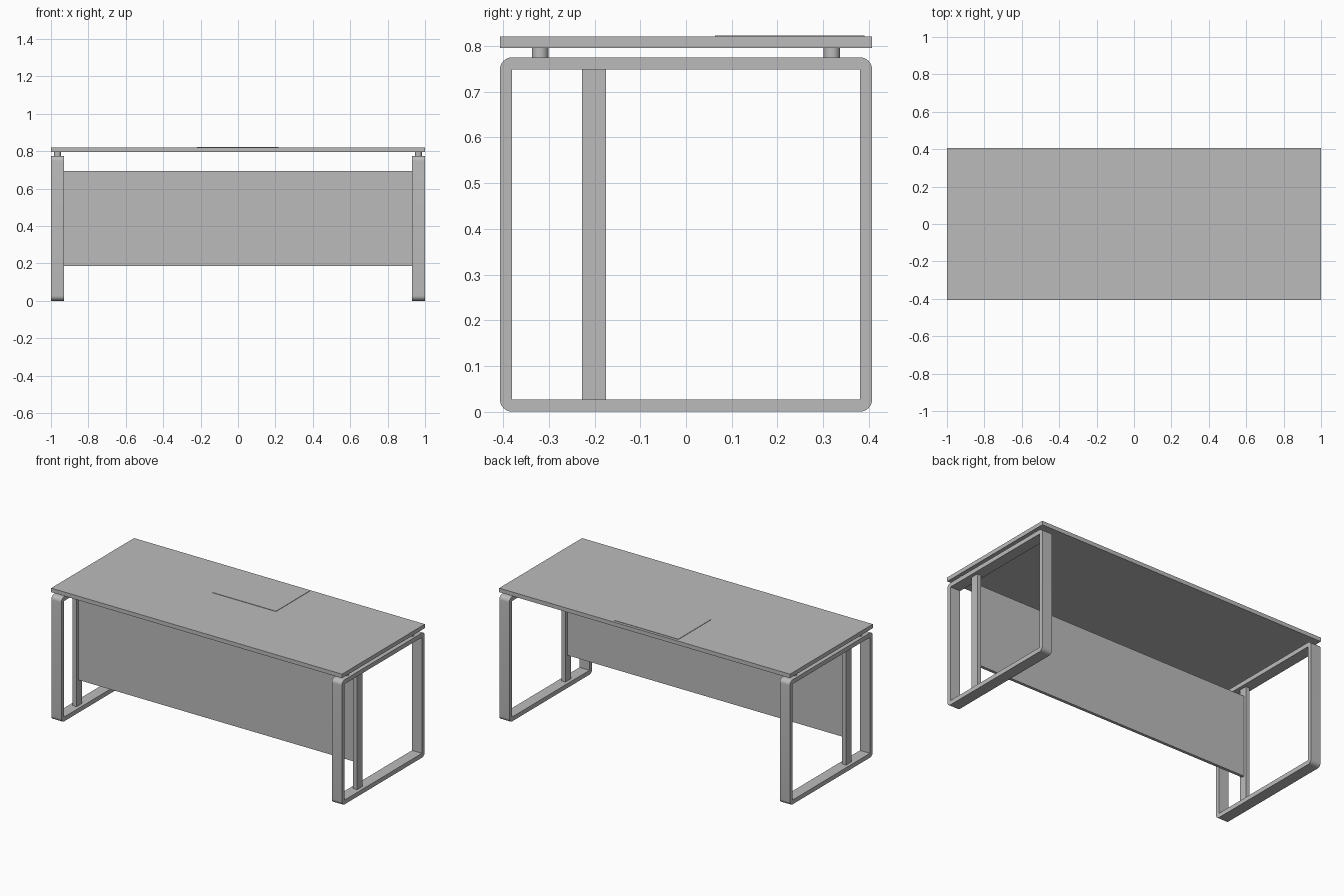
import bpy, bmesh, math

if "Cube" in bpy.data.objects:
    bpy.data.objects.remove(bpy.data.objects["Cube"])

# One neutral colour for the whole desk
grey = bpy.data.materials.new("plain grey")
grey.diffuse_color = (0.5, 0.5, 0.5, 1)
grey.use_nodes = True
grey.node_tree.nodes["Principled BSDF"].inputs["Base Color"].default_value = grey.diffuse_color


def finish(name, bm):
    bmesh.ops.recalc_face_normals(bm, faces=bm.faces)
    mesh = bpy.data.meshes.new(name)
    bm.to_mesh(mesh)
    bm.free()
    mesh.materials.append(grey)
    obj = bpy.data.objects.new(name, mesh)
    bpy.context.collection.objects.link(obj)
    return obj


def box(name, x, y, z):
    bm = bmesh.new()
    bmesh.ops.create_cube(bm, size=1)
    for v in bm.verts:
        for i, (lo, hi) in enumerate((x, y, z)):
            v.co[i] = lo if v.co[i] < 0 else hi
    return finish(name, bm)


def smooth(obj):
    bpy.ops.object.select_all(action='DESELECT')
    obj.select_set(True)
    bpy.context.view_layer.objects.active = obj
    bpy.ops.object.shade_smooth_by_angle(angle=math.radians(35))


def leg_frame(name, x0, x1, half_y, height, t, steps=8):
    """Closed loop leg: rounded outside corners, square inside corners."""
    bm = bmesh.new()
    outer, inner = [], []
    corners = [(half_y - t, height - t), (t - half_y, height - t),
               (t - half_y, t), (half_y - t, t)]
    for c, (cy, cz) in enumerate(corners):
        hub = bm.verts.new((x0, cy, cz))
        for s in range(steps + 1):
            a = math.pi / 2 * (c + s / steps)
            outer.append(bm.verts.new((x0, cy + t * math.cos(a), cz + t * math.sin(a))))
            inner.append(hub)
    n = len(outer)
    for i in range(n):
        j = (i + 1) % n
        ring = [outer[i], outer[j], inner[j]]
        if inner[i] is not inner[j]:
            ring.append(inner[i])
        bm.faces.new(ring)
    res = bmesh.ops.extrude_face_region(bm, geom=bm.faces[:])
    moved = [g for g in res["geom"] if isinstance(g, bmesh.types.BMVert)]
    bmesh.ops.translate(bm, verts=moved, vec=(x1 - x0, 0, 0))
    smooth(finish(name, bm))


def spacer(name, x, y, z0, z1, r):
    bm = bmesh.new()
    bmesh.ops.create_cone(bm, cap_ends=True, segments=24, radius1=r, radius2=r, depth=z1 - z0)
    bmesh.ops.translate(bm, verts=bm.verts, vec=(x, y, (z0 + z1) / 2))
    smooth(finish(name, bm))


# Table top with a thin desk pad on it
box("desktop", (-1, 1), (-0.407, 0.407), (0.795, 0.82))
box("desk_pad", (-0.22, 0.217), (0.063, 0.39), (0.82, 0.8225))

# Modesty panel between the posts
box("front_panel", (-0.953, 0.953), (-0.21, -0.192), (0.187, 0.695))

# Leg frame, post and spacers at each end
for side, s in (("left", -1), ("right", 1)):
    leg_frame(side + "_leg_frame", *sorted((s * 0.93, s * 0.999)), 0.407, 0.775, 0.027)
    box(side + "_post", sorted((s * 0.951, s * 0.978)), (-0.227, -0.175), (0.027, 0.748))
    for end, y in (("front", -0.319), ("back", 0.319)):
        spacer(f"{side}_{end}_spacer", s * 0.965, y, 0.775, 0.795, 0.018)
